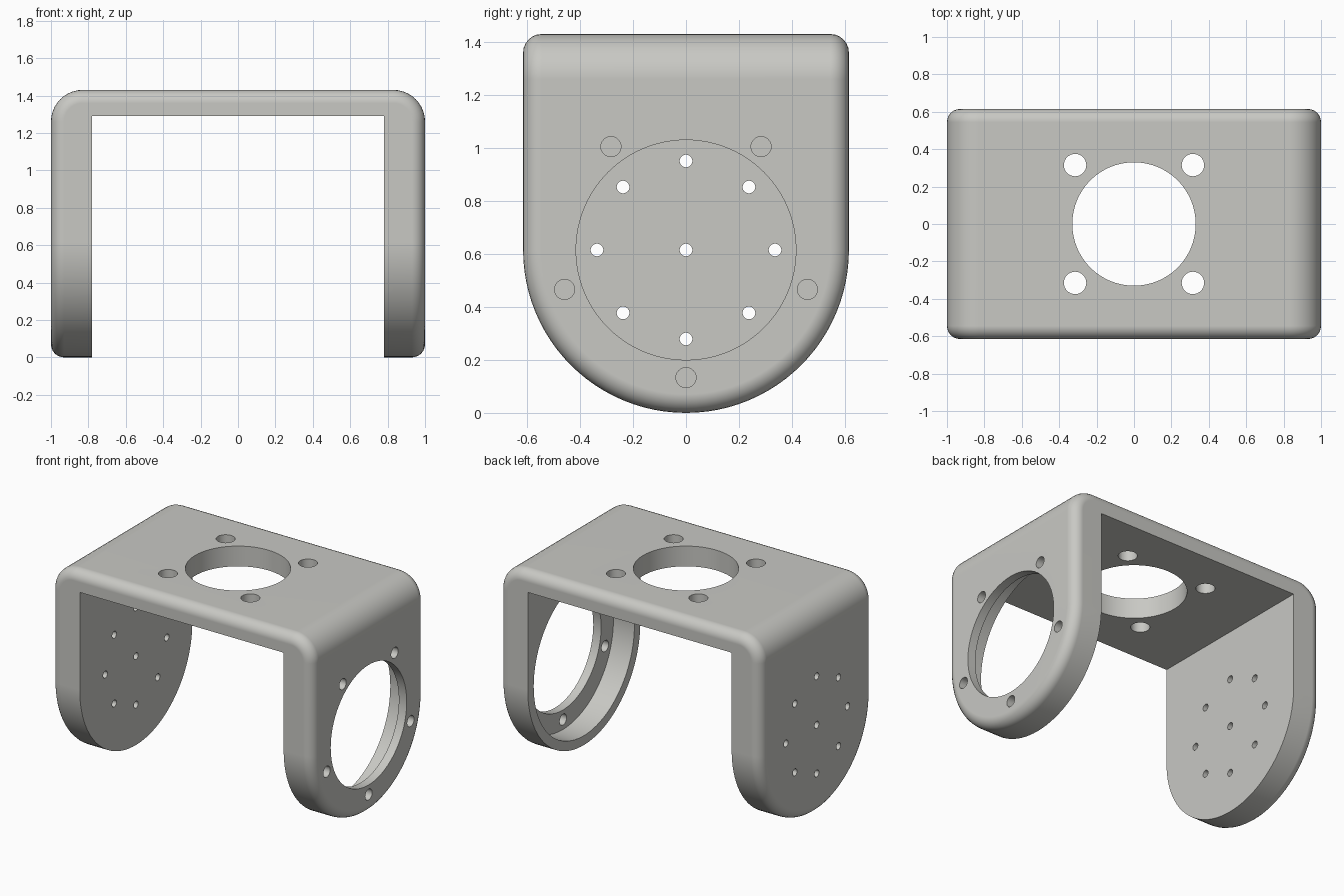
import bpy, bmesh, math
from mathutils import Matrix, Vector

if "Cube" in bpy.data.objects:
    bpy.data.objects.remove(bpy.data.objects["Cube"])

H, R = 1.43, 0.615          # overall height, leg end radius (half depth)
LEG_IN, TOP_IN = 0.78, 1.29  # inner faces of legs and top plate

grey = bpy.data.materials.new("light grey")
grey.diffuse_color = (0.58, 0.58, 0.55, 1)
grey.use_nodes = True
grey.node_tree.nodes["Principled BSDF"].inputs["Base Color"].default_value = grey.diffuse_color


def to_object(bm, name):
    bmesh.ops.recalc_face_normals(bm, faces=bm.faces)
    mesh = bpy.data.meshes.new(name)
    bm.to_mesh(mesh)
    bm.free()
    ob = bpy.data.objects.new(name, mesh)
    bpy.context.collection.objects.link(ob)
    mesh.materials.append(grey)
    return ob


def cut(target, bm):
    """Subtract a closed mesh from the target and delete the cutter."""
    cutter = to_object(bm, "cutter")
    cutter.hide_render = True
    mod = target.modifiers.new("cut", 'BOOLEAN')
    mod.operation, mod.solver, mod.object = 'DIFFERENCE', 'EXACT', cutter
    bpy.context.view_layer.objects.active = target
    bpy.ops.object.modifier_apply(modifier=mod.name)
    bpy.data.objects.remove(cutter)


def drill(target, axis, centre, radius, length, sides=24):
    bm = bmesh.new()
    rot = Matrix.Rotation(math.pi / 2, 4, 'Y') if axis == 'X' else Matrix()
    bmesh.ops.create_cone(bm, cap_ends=True, segments=sides, radius1=radius,
                          radius2=radius, depth=length,
                          matrix=Matrix.Translation(Vector(centre)) @ rot)
    cut(target, bm)


# Outer block: a round-bottomed side profile extruded across x
bm = bmesh.new()
N = 48
profile = [(R, H), (-R, H)]
profile += [(-R * math.cos(math.pi * i / N), R - R * math.sin(math.pi * i / N))
            for i in range(N + 1)]
face = bm.faces.new([bm.verts.new((-1, y, z)) for y, z in profile])
ext = bmesh.ops.extrude_face_region(bm, geom=[face])
bmesh.ops.translate(bm, vec=(2, 0, 0),
                    verts=[v for v in ext["geom"] if isinstance(v, bmesh.types.BMVert)])
bmesh.ops.recalc_face_normals(bm, faces=bm.faces)

# Large rounding where the top meets the legs
ends = [e for e in bm.edges
        if all(abs(v.co.z - H) < 1e-4 for v in e.verts)
        and abs(e.verts[0].co.x - e.verts[1].co.x) < 1e-4]
bmesh.ops.bevel(bm, geom=ends, offset=0.17, offset_type='OFFSET', segments=10,
                profile=0.5, affect='EDGES')
# Small rounding around every remaining outer rim
bm.normal_update()
rims = [e for e in bm.edges if e.calc_face_angle(0) > math.radians(50)]
bmesh.ops.bevel(bm, geom=rims, offset=0.07, offset_type='OFFSET', segments=6,
                profile=0.5, affect='EDGES')
bracket = to_object(bm, "bracket")

# Open space between the legs
bm = bmesh.new()
bmesh.ops.create_cube(bm, size=1, matrix=Matrix.Translation((0, 0, TOP_IN - 1))
                      @ Matrix.Diagonal((2 * LEG_IN, 2, 2, 1)))
cut(bracket, bm)

# Top plate: central opening and four bolt holes
drill(bracket, 'Z', (0, 0, 1.36), 0.33, 0.5, 64)
for x in (-0.315, 0.315):
    for y in (-0.315, 0.315):
        drill(bracket, 'Z', (x, y, 1.36), 0.06, 0.5, 32)

# Right leg: bearing recess from inside, opening and five screw holes
drill(bracket, 'X', (0.74, 0, R), 0.55, 0.40, 96)
drill(bracket, 'X', (0.95, 0, R), 0.415, 0.5, 96)
for i in range(5):
    a = math.radians(-90 + 72 * i)
    drill(bracket, 'X', (0.95, 0.482 * math.cos(a), R + 0.482 * math.sin(a)), 0.038, 0.4)

# Left leg: centre hole and ring of eight small holes
drill(bracket, 'X', (-0.9, 0, R), 0.024, 0.6)
for i in range(8):
    a = math.radians(45 * i)
    drill(bracket, 'X', (-0.9, 0.336 * math.cos(a), R + 0.336 * math.sin(a)), 0.024, 0.6)

# Smooth shading with crisp machined edges
bpy.ops.object.select_all(action='DESELECT')
bracket.select_set(True)
bpy.context.view_layer.objects.active = bracket
bpy.ops.object.shade_smooth_by_angle(angle=math.radians(35))
weighted = bracket.modifiers.new("weighted normals", 'WEIGHTED_NORMAL')
weighted.keep_sharp = True
